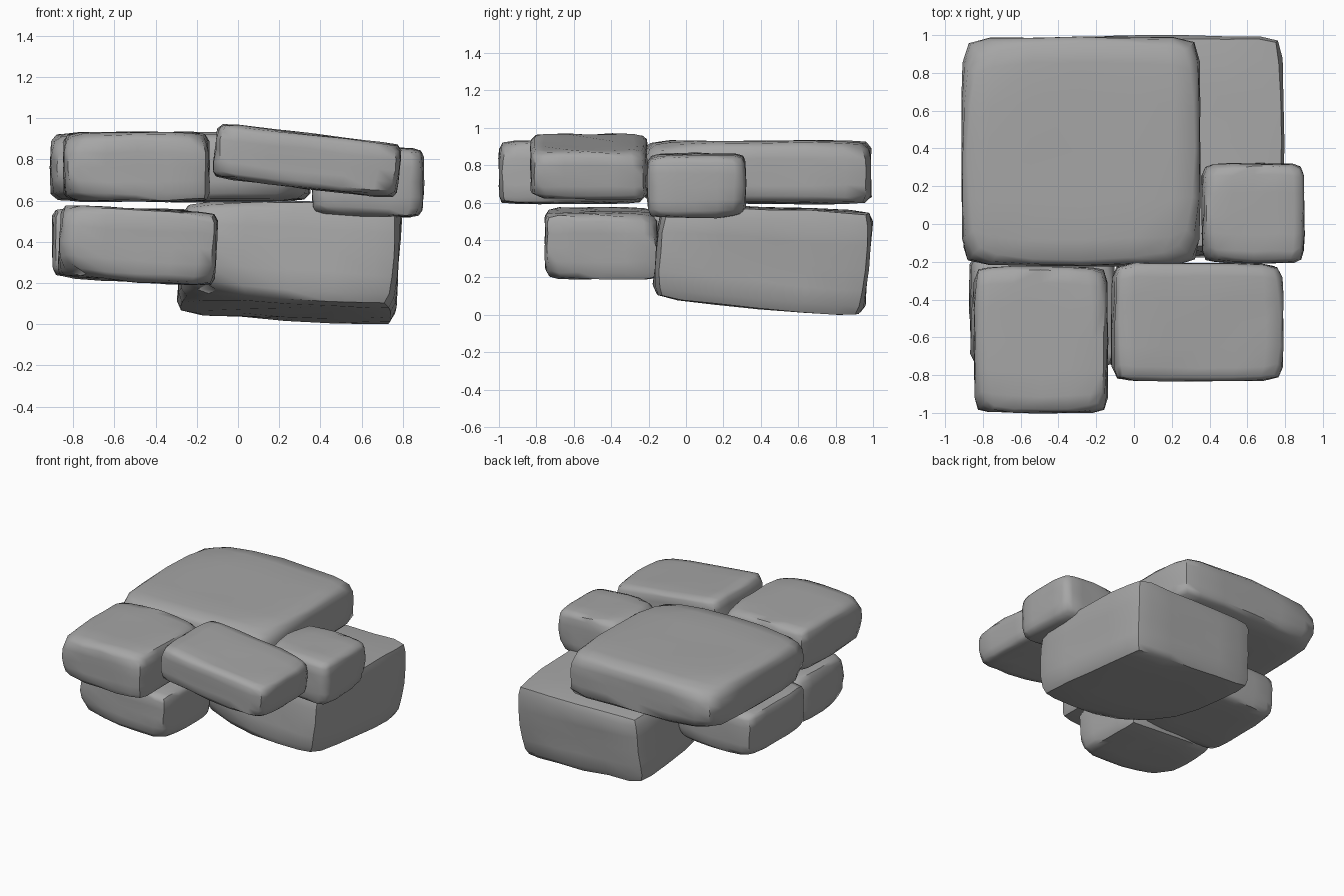
import bpy, bmesh, random
from math import radians
from mathutils import Vector, Euler

if "Cube" in bpy.data.objects:
    bpy.data.objects.remove(bpy.data.objects["Cube"])

# Mid-dark stone colour shared by every block
stone = bpy.data.materials.new("stone_grey")
stone.diffuse_color = (0.38, 0.38, 0.38, 1)
stone.use_nodes = True
stone.node_tree.nodes["Principled BSDF"].inputs["Base Color"].default_value = stone.diffuse_color


def rock(name, lo, hi, rot=(0, 0), n=14, twist=(0, 0), chip=0.12, seed=1, cuts=None):
    """Rounded, slightly chipped block filling lo..hi, then tilted about x and y."""
    rng = random.Random(seed)
    lo, hi = Vector(lo), Vector(hi)
    centre, half = (lo + hi) / 2, (hi - lo) / 2
    chips = {(a, b, c): rng.uniform(0, chip)
             for a in (-1, 1) for b in (-1, 1) for c in (-1, 1)}
    chips.update(cuts or {})
    bm = bmesh.new()
    bmesh.ops.create_cube(bm, size=2)
    bmesh.ops.subdivide_edges(bm, edges=bm.edges[:], cuts=5, use_grid_fill=True)
    turn = Euler((radians(rot[0]), radians(rot[1]), 0)).to_matrix()
    for v in bm.verts:
        # spread the grid towards the edges so the rounding stays tight
        p = Vector([c * (1.3 - 0.3 * c * c) for c in v.co])
        corner = tuple(1 if c >= 0 else -1 for c in p)
        near = abs(p.x * p.y * p.z) ** 2
        q = p / sum(abs(c) ** n for c in p) ** (1 / n)
        q *= 1 - chips[corner] * near
        q = Vector([a * b for a, b in zip(q, half)])
        q += Vector([rng.uniform(-0.005, 0.005) for _ in range(3)])
        if p.z > 0:
            q.z += (twist[0] * p.x + twist[1] * p.y) * p.z
        v.co = turn @ q
    bmesh.ops.recalc_face_normals(bm, faces=bm.faces[:])
    mesh = bpy.data.meshes.new(name)
    bm.to_mesh(mesh)
    bm.free()
    mesh.materials.append(stone)
    ob = bpy.data.objects.new(name, mesh)
    ob.location = centre
    bpy.context.collection.objects.link(ob)
    bpy.ops.object.select_all(action='DESELECT')
    ob.select_set(True)
    bpy.context.view_layer.objects.active = ob
    bpy.ops.object.shade_smooth_by_angle(angle=radians(50))
    return ob


# Lower layer of stones
base = rock("lower_right_stone", (-0.28, -0.16, 0.08), (0.78, 0.98, 0.60),
            rot=(-5.3, 3.7), n=18, twist=(0.03, 0.03), chip=0.05, seed=2,
            cuts={(-1, -1, -1): 0.22})
rock("lower_front_stone", (-0.865, -0.755, 0.205), (-0.105, -0.15, 0.56),
     rot=(0, 3.3), seed=3, cuts={(-1, -1, -1): 0.2})
rock("lower_left_stone", (-0.90, -0.20, 0.23), (-0.22, 0.50, 0.56), seed=4)

# Upper layer of stones
rock("upper_large_slab", (-0.91, -0.22, 0.595), (0.35, 0.99, 0.93), seed=5)
rock("upper_front_left_stone", (-0.845, -1.0, 0.595), (-0.14, -0.225, 0.93), seed=6)
rock("upper_front_right_stone", (-0.115, -0.83, 0.66), (0.785, -0.21, 0.925),
     rot=(0, 6.6), seed=7)
rock("upper_right_stone", (0.36, -0.205, 0.525), (0.90, 0.32, 0.86),
     rot=(0, 2), n=10, seed=8)

# Rest the lowest stone on the ground
bpy.context.view_layer.update()
base.location.z -= min((base.matrix_world @ v.co).z for v in base.data.vertices)
